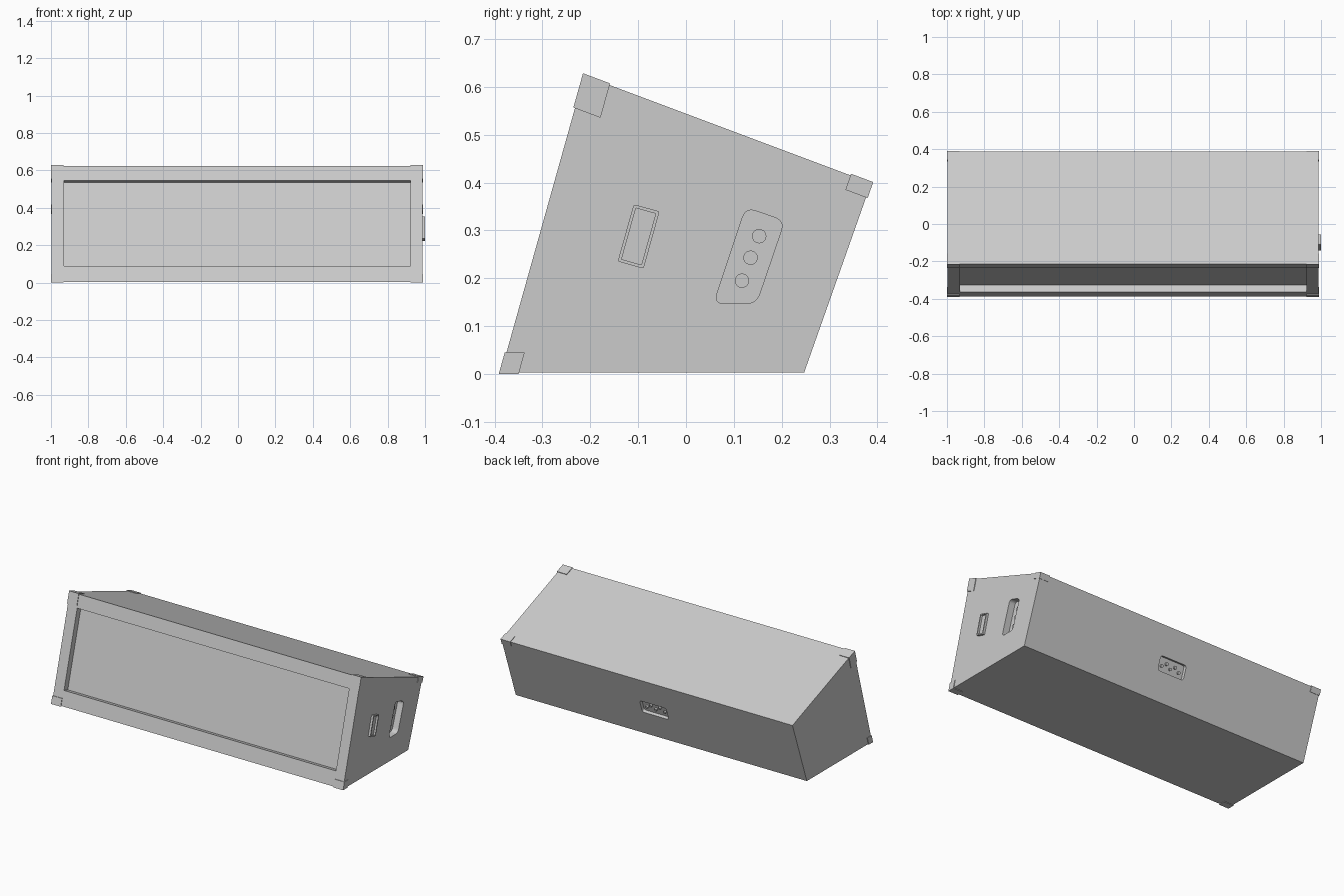
import bpy, bmesh, math
from mathutils import Vector

if "Cube" in bpy.data.objects:
    bpy.data.objects.remove(bpy.data.objects["Cube"])

X0, X1 = -0.996, 0.986                      # cabinet ends
XC = (X0 + X1) / 2
A, B, C, D = [Vector(p) for p in ((-0.387, 0.003), (-0.213, 0.624), (0.387, 0.399), (0.247, 0.003))]
XAX = Vector((1, 0, 0))


def v3(p, x=0.0):
    return Vector((x, p[0], p[1]))


def prism(name, pts, vec):
    """Solid made by sweeping a planar loop of points along a vector."""
    bm = bmesh.new()
    f = bm.faces.new([bm.verts.new(p) for p in pts])
    r = bmesh.ops.extrude_face_region(bm, geom=[f])
    bmesh.ops.translate(bm, vec=vec, verts=[g for g in r["geom"] if isinstance(g, bmesh.types.BMVert)])
    if f.is_valid is False or len([x for x in bm.faces if len(x.verts) == len(pts)]) < 2:
        bmesh.ops.holes_fill(bm, edges=bm.edges)
    bmesh.ops.recalc_face_normals(bm, faces=bm.faces)
    me = bpy.data.meshes.new(name)
    bm.to_mesh(me)
    bm.free()
    ob = bpy.data.objects.new(name, me)
    bpy.context.collection.objects.link(ob)
    return ob


def rounded(pts, r, n=5):
    """Round each corner of a loop."""
    out = []
    for i, p in enumerate(pts):
        a = p + (pts[i - 1] - p).normalized() * r
        b = p + (pts[(i + 1) % len(pts)] - p).normalized() * r
        out += [a.lerp(p, t / n).lerp(p.lerp(b, t / n), t / n) for t in range(n + 1)]
    return out


def rect(c, u, v, w, h):
    return [c + u * (w / 2 * i) + v * (h / 2 * j) for i, j in ((-1, -1), (1, -1), (1, 1), (-1, 1))]


def circle(c, u, v, r, n=20):
    return [c + (u * math.cos(t) + v * math.sin(t)) * r for t in (2 * math.pi * k / n for k in range(n))]


def cut(ob, cutter):
    m = ob.modifiers.new("cut", "BOOLEAN")
    m.operation, m.solver, m.object = "DIFFERENCE", "EXACT", cutter
    cutter.hide_render = True
    bpy.context.view_layer.objects.active = ob
    bpy.ops.object.modifier_apply(modifier=m.name)
    bpy.data.objects.remove(cutter)


# wedge cabinet
cabinet = prism("cabinet", [v3(p, X0) for p in (A, B, C, D)], XAX * (X1 - X0))

# front grille recess
up = v3(B - A).normalized()
inward = Vector((0, up.z, -up.y))
low, high = v3(A) + up * 0.09, v3(B) - up * 0.08
mid = (low + high) / 2 + XAX * XC
cut(cabinet, prism("grille_cutter", rect(mid - inward * 0.02, XAX, up, 1.852, (high - low).length), inward * 0.058))

# side socket pocket with three round sockets
slot = [Vector((X1 - 0.04, y, z)) for y, z in ((0.125, 0.348), (0.206, 0.32), (0.147, 0.147), (0.058, 0.147))]
cut(cabinet, prism("socket_cutter", rounded(slot, 0.022), XAX * 0.08))
YAX, ZAX = Vector((0, 1, 0)), Vector((0, 0, 1))
for i, (y, z) in enumerate(((0.153, 0.288), (0.135, 0.243), (0.117, 0.195))):
    prism(f"socket_{i}", circle(Vector((X1 - 0.045, y, z)), YAX, ZAX, 0.015), XAX * 0.012)

# side power switch: raised frame around a lower rocker
sc = Vector((X1 - 0.01, -0.099, 0.2875))
su, sv = Vector((0, up.z, -up.y)), up
frame = prism("switch_frame", rounded(rect(sc, su, sv, 0.056, 0.124), 0.004, 2), XAX * 0.024)
cut(frame, prism("switch_cutter", rect(sc + XAX * 0.012, su, sv, 0.043, 0.111), XAX * 0.05))

# rear control recess with small knobs
bv = v3(C - D).normalized()
out = Vector((0, bv.z, -bv.y))
bc = v3((C + D) / 2, XC)
cut(cabinet, prism("control_cutter", rounded(rect(bc - out * 0.02, XAX, bv, 0.18, 0.085), 0.016), out * 0.05))
for i in range(5):
    c = bc - out * 0.024 + XAX * (0.03 * (i - 2)) + bv * (0.012 if i % 2 else -0.008)
    prism(f"control_knob_{i}", circle(c, XAX, bv, 0.009, 14), out * 0.014)

# corner protectors: thin caps standing proud of the cabinet
T = 0.0035
for name, p, q, r, lq, lr in (("front_bottom", A, D, B, 0.038, 0.044),
                              ("front_top", B, A, C, 0.071, 0.057),
                              ("back_top", C, B, D, 0.046, 0.032)):
    e, f = (q - p).normalized(), (r - p).normalized()
    t = T / abs(e.x * f.y - e.y * f.x)
    o = p - (e + f) * t
    quad = [o, o + e * (lq + t), o + e * (lq + t) + f * (lr + t), o + f * (lr + t)]
    for side, x, s in (("left", X0 - T, 1), ("right", X1 + T, -1)):
        prism(f"corner_{name}_{side}", [v3(k, x) for k in quad], XAX * s * 0.066)
